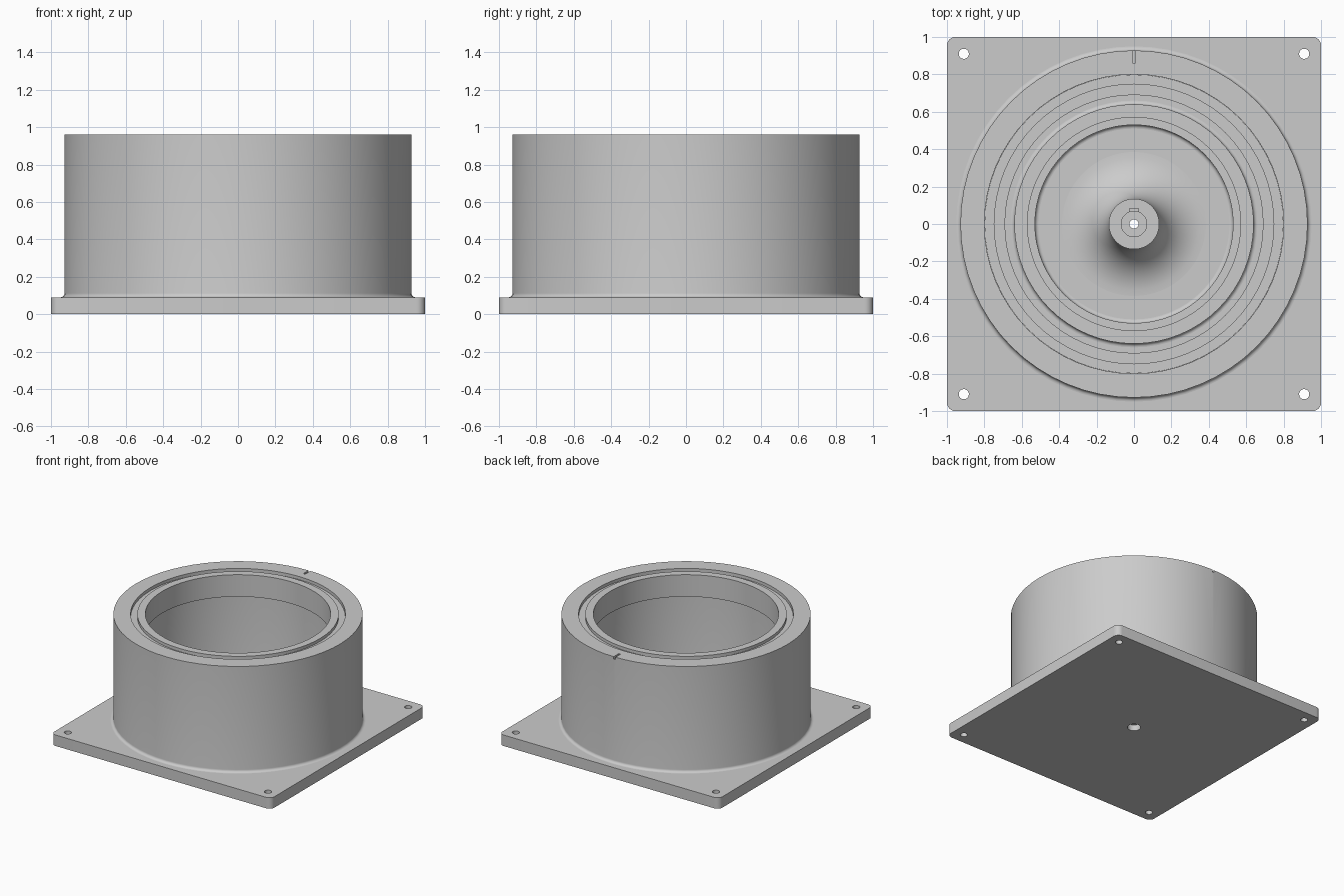
import bpy, bmesh, math
from mathutils import Matrix, Vector

cube = bpy.data.objects.get("Cube")
if cube:
    bpy.data.objects.remove(cube, do_unlink=True)

GREY = (0.6, 0.6, 0.6, 1)
grey = bpy.data.materials.new("plain grey")
grey.use_nodes = True
grey.diffuse_color = GREY
grey.node_tree.nodes["Principled BSDF"].inputs["Base Color"].default_value = GREY

PLATE, TOP, SEAT = 0.09, 0.96, 0.78


def add_object(name, bm):
    bmesh.ops.recalc_face_normals(bm, faces=bm.faces)
    mesh = bpy.data.meshes.new(name)
    bm.to_mesh(mesh)
    bm.free()
    mesh.materials.append(grey)
    obj = bpy.data.objects.new(name, mesh)
    bpy.context.collection.objects.link(obj)
    return obj


def lathe(name, profile, steps=64):
    """Revolve a closed (radius, height) outline about z."""
    bm = bmesh.new()
    verts = [bm.verts.new((0, r, z)) for r, z in profile]
    edges = [bm.edges.new((v, verts[i - 1])) for i, v in enumerate(verts)]
    bmesh.ops.spin(bm, geom=verts + edges, cent=(0, 0, 0), axis=(0, 0, 1),
                   angle=math.tau, steps=steps, use_merge=False)
    bmesh.ops.remove_doubles(bm, verts=bm.verts, dist=1e-5)
    return add_object(name, bm)


def fillet(r, z, size, side=1, steps=6):
    """Concave arc from a wall at radius r down to a floor at height z."""
    angles = [math.pi / 2 * i / steps for i in range(steps + 1)]
    return [(r + side * size * (1 - math.cos(a)), z + size * (1 - math.sin(a)))
            for a in angles]


def box(name, size, centre):
    bm = bmesh.new()
    bmesh.ops.create_cube(bm, size=1, matrix=Matrix.Translation(centre)
                          @ Matrix.Diagonal((*size, 1)))
    return add_object(name, bm)


def rod(x, y, z, radius, depth):
    bm = bmesh.new()
    bmesh.ops.create_cone(bm, cap_ends=True, segments=32, radius1=radius,
                          radius2=radius, depth=depth,
                          matrix=Matrix.Translation((x, y, z)))
    return add_object("cutter", bm)


def cut(obj, cutter):
    cutter.hide_render = True
    mod = obj.modifiers.new("cut", 'BOOLEAN')
    mod.operation, mod.solver, mod.object = 'DIFFERENCE', 'EXACT', cutter
    bpy.context.view_layer.objects.active = obj
    bpy.ops.object.modifier_apply(modifier=mod.name)
    bpy.data.objects.remove(cutter, do_unlink=True)


# Square base plate with rounded corners and bolt holes
bm = bmesh.new()
bmesh.ops.create_cube(bm, size=1, matrix=Matrix.Translation((0, 0, PLATE / 2))
                      @ Matrix.Diagonal((2, 2, PLATE, 1)))
corners = [e for e in bm.edges
           if abs(e.verts[0].co.z - e.verts[1].co.z) > PLATE / 2]
bmesh.ops.bevel(bm, geom=corners, offset=0.045, segments=6, profile=0.5,
                affect='EDGES')
plate = add_object("base_plate", bm)
for x in (-0.91, 0.91):
    for y in (-0.91, 0.91):
        cut(plate, rod(x, y, PLATE / 2, 0.027, 0.3))
cut(plate, rod(0, 0, PLATE / 2, 0.024, 0.3))
cut(plate, rod(0, 0, 0, 0.05, 0.1))

# Outer housing: filleted foot, upper recess for the ring
sink = PLATE - 0.01
housing = lathe("housing", [(0.80, TOP), (0.928, TOP)]
                + fillet(0.928, PLATE, 0.022)
                + [(0.95, sink), (0.73, sink)]
                + fillet(0.75, PLATE, 0.02, -1)[::-1]
                + [(0.75, SEAT), (0.80, SEAT)])

# Index notch in the rim at the back
cut(housing, box("cutter", (0.016, 0.08, 0.04), Vector((0, 0.90, TOP))))

# Ring seated in the top of the housing, with a shallow groove
lathe("bearing_ring", [(0.69, SEAT), (0.69, TOP), (0.75, TOP), (0.75, TOP - 0.025),
                       (0.799, TOP - 0.025), (0.799, SEAT)])

# Low stepped collar on the floor
lathe("inner_collar", [(0.57, 0.28), (0.64, 0.28)]
      + fillet(0.64, PLATE, 0.02)
      + [(0.66, sink), (0.51, sink)]
      + fillet(0.53, PLATE, 0.02, -1)[::-1]
      + [(0.53, 0.25), (0.57, 0.25)])

# Centre post with a wide flared foot and a keyed bore
post_top = 0.45
post = lathe("centre_post", [(0.068, post_top), (0.135, post_top)]
             + fillet(0.135, PLATE, 0.25, 1, 12)
             + [(0.385, sink), (0.068, sink)])
cut(post, box("cutter", (0.05, 0.08, 0.5), Vector((0, 0.042, 0.35))))

# Smooth shading with crisp edges
bpy.ops.object.select_all(action='DESELECT')
for obj in bpy.context.collection.objects:
    if obj.type == 'MESH' and grey.name in obj.data.materials:
        obj.select_set(True)
        bpy.context.view_layer.objects.active = obj
bpy.ops.object.shade_smooth_by_angle(angle=math.radians(30))
